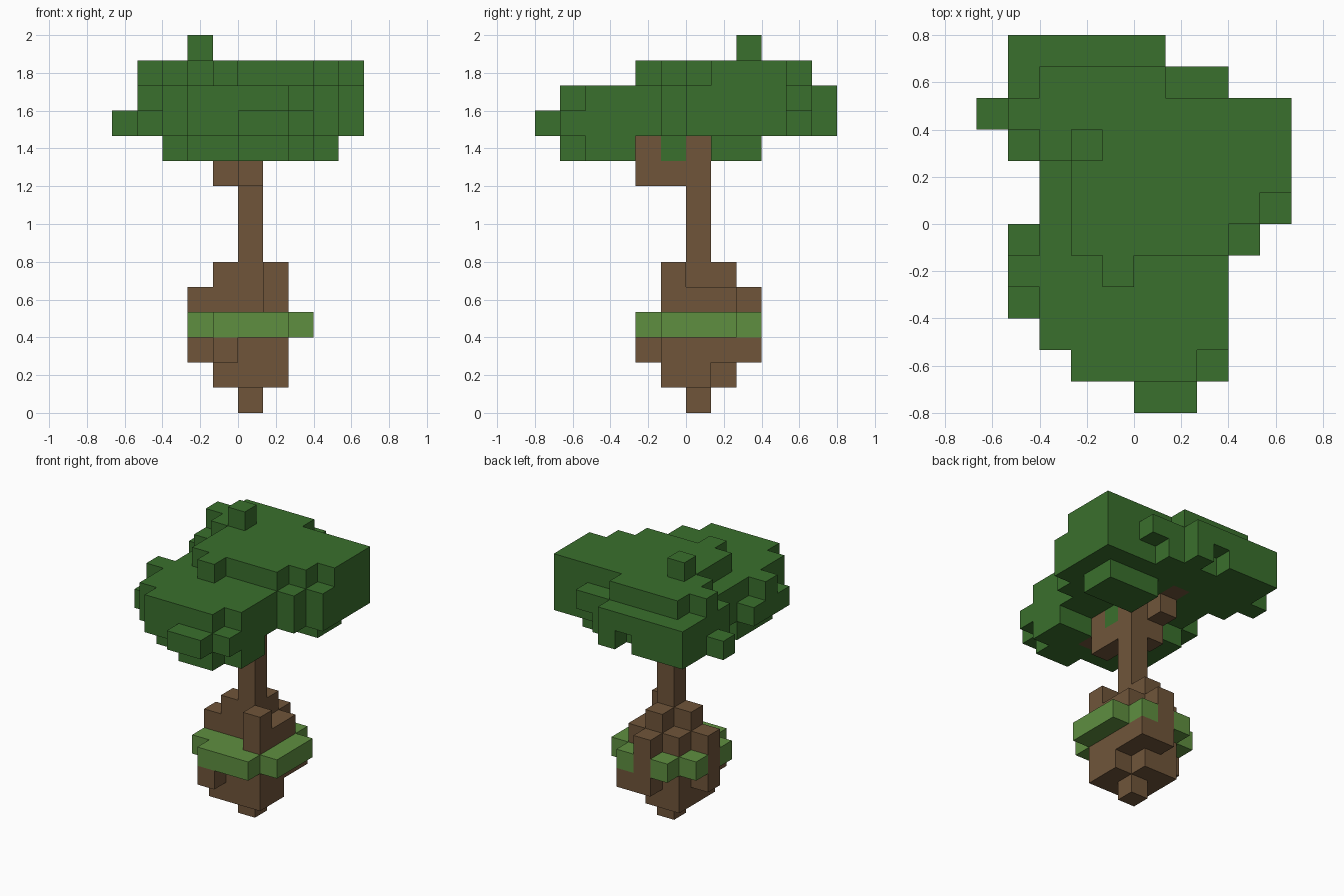
import bpy
import bmesh
from itertools import product
from mathutils import Vector

cube = bpy.data.objects.get("Cube")
if cube:
    bpy.data.objects.remove(cube, do_unlink=True)

UNIT = 2 / 15  # edge length of one block


def material(name, colour):
    mat = bpy.data.materials.new(name)
    mat.use_nodes = True
    mat.diffuse_color = (*colour, 1)
    bsdf = mat.node_tree.nodes["Principled BSDF"]
    bsdf.inputs["Base Color"].default_value = (*colour, 1)
    bsdf.inputs["Roughness"].default_value = 0.9
    return mat


leaf = material("leaf green", (0.042, 0.16, 0.026))
bark = material("bark brown", (0.162, 0.091, 0.042))
grass = material("grass green", (0.114, 0.275, 0.051))

filled = {}  # block position -> part name


def fill(part, bottom, top, *plans):
    """Fill blocks over plan rectangles (x0, x1, y0, y1) between two levels."""
    for x0, x1, y0, y1 in plans:
        for cell in product(range(x0, x1), range(y0, y1), range(bottom, top)):
            filled[cell] = part


def build(part, mat):
    """Skin the blocks of one part, leaving out faces between blocks."""
    bm = bmesh.new()
    for cell in [c for c, name in filled.items() if name == part]:
        for axis, sign in product(range(3), (-1, 1)):
            normal = Vector([sign if i == axis else 0 for i in range(3)])
            beside = tuple(c + int(n) for c, n in zip(cell, normal))
            if beside in filled:
                continue
            u = Vector([i == (axis + 1) % 3 for i in range(3)]) / 2
            v = Vector([i == (axis + 2) % 3 for i in range(3)]) / 2 * sign
            mid = Vector(cell) + Vector((.5, .5, .5)) + normal / 2
            ring = (mid - u - v, mid + u - v, mid + u + v, mid - u + v)
            bm.faces.new([bm.verts.new(p * UNIT) for p in ring])
    bmesh.ops.remove_doubles(bm, verts=bm.verts, dist=UNIT / 100)
    mesh = bpy.data.meshes.new(part)
    bm.to_mesh(mesh)
    bm.free()
    mesh.materials.append(mat)
    obj = bpy.data.objects.new(part, mesh)
    bpy.context.collection.objects.link(obj)


# Canopy: main slab, then its ragged rims, crown and underside
fill("canopy", 11, 13, (-3, 5, 0, 4), (-3, 4, -1, 0), (-3, 3, -4, -1),
     (-2, 2, -5, -4), (-4, -3, 2, 6), (-4, -3, -2, -1))
fill("canopy", 12, 13, (-4, 1, 5, 6), (-3, 3, 4, 5))
fill("canopy", 11, 12, (-4, -1, 5, 6), (0, 1, 5, 6), (-3, 2, 4, 5),
     (2, 3, -5, -4), (0, 2, -6, -5), (-5, -4, 3, 4),
     (-4, -3, -1, 0), (-4, -3, -3, -2))
fill("canopy", 13, 14, (-3, 1, 3, 5), (-4, -3, 3, 4), (-3, 5, 2, 4),
     (-2, 5, 1, 2), (-2, 4, 0, 1), (-2, 3, -1, 0), (-1, 0, -2, -1))
fill("canopy", 14, 15, (-2, -1, 2, 3))
fill("canopy", 10, 11, (0, 2, -5, -4), (-2, 3, -4, -3), (-3, 3, -3, -2),
     (-3, -1, -2, -1), (-3, 1, -1, 0), (1, 4, 1, 3))

# Trunk and the branches that reach into the canopy
fill("trunk", 5, 11, (0, 1, 0, 1))
fill("branches", 9, 10, (0, 1, -2, 0), (-1, 0, 0, 1))
fill("branches", 10, 11, (0, 1, -3, -1), (-1, 0, 1, 2))
fill("branches", 11, 12, (-1, 0, 2, 3))

# Ball of earth and roots, narrowing downwards
fill("root_ball", 0, 1, (0, 1, 0, 1))
fill("root_ball", 1, 2, (-1, 2, -1, 1), (-1, 1, 1, 2))
fill("root_ball", 2, 3, (-1, 2, -1, 2), (0, 2, 2, 3), (-2, -1, 0, 1),
     (-1, 0, -2, -1))

# Grass ledge around the ball
fill("grass_ledge", 3, 4, (-1, 2, -2, 3), (-2, 3, -1, 2))

# Stepped mound and buttress roots above and through the ledge
fill("mound", 4, 5, (-1, 2, 0, 2))
fill("mound", 3, 5, (0, 1, 2, 3), (-2, -1, 0, 1))
fill("mound", 4, 6, (1, 2, -1, 0), (-1, 0, 0, 1), (0, 1, 1, 2))

for part, mat in (("canopy", leaf), ("trunk", bark), ("branches", bark),
                  ("root_ball", bark), ("mound", bark),
                  ("grass_ledge", grass)):
    build(part, mat)
